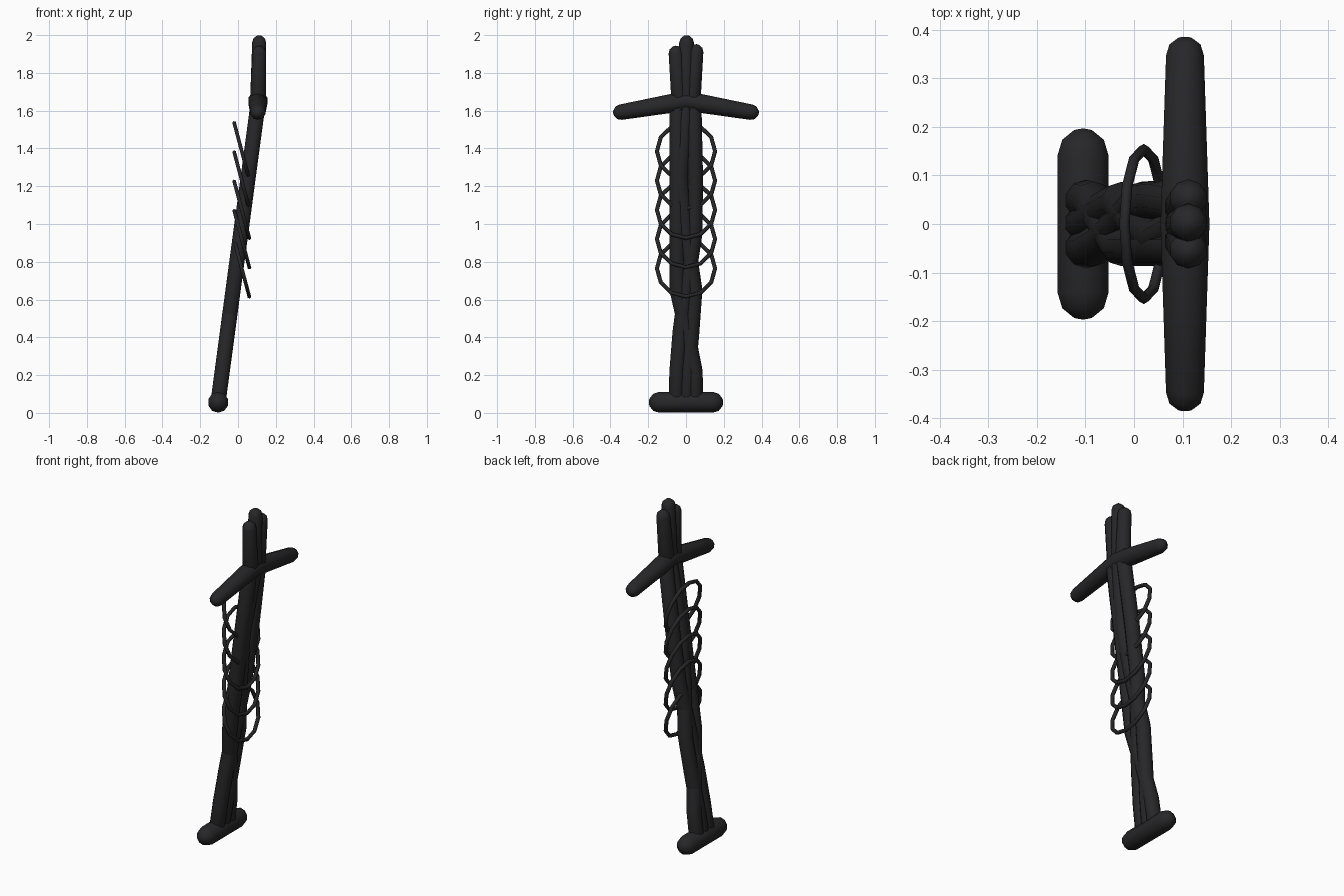
import bpy, bmesh, math
from mathutils import Vector

if "Cube" in bpy.data.objects:
    bpy.data.objects.remove(bpy.data.objects["Cube"])

dark = bpy.data.materials.new("dark_wood")
dark.diffuse_color = (0.02, 0.02, 0.022, 1)
dark.use_nodes = True
dark.node_tree.nodes["Principled BSDF"].inputs["Base Color"].default_value = dark.diffuse_color


def finish(name, bm):
    bmesh.ops.recalc_face_normals(bm, faces=bm.faces)
    me = bpy.data.meshes.new(name)
    bm.to_mesh(me)
    bm.free()
    for p in me.polygons:
        p.use_smooth = True
    me.materials.append(dark)
    ob = bpy.data.objects.new(name, me)
    bpy.context.collection.objects.link(ob)
    return ob


def rod(name, path, radii, sides=10):
    """Round-ended low-poly rod swept along a gently bending path."""
    pts = [Vector(p) for p in path]
    start = (pts[0] - pts[1]).normalized()
    end = (pts[-1] - pts[-2]).normalized()
    caps = [math.radians(a) for a in (70, 35)]
    r0, r1 = radii[0], radii[-1]
    stations = [(pts[0] + start * r0 * math.sin(a), r0 * math.cos(a)) for a in caps]
    stations += list(zip(pts, radii))
    stations += [(pts[-1] + end * r1 * math.sin(a), r1 * math.cos(a)) for a in reversed(caps)]
    bm = bmesh.new()
    rings = []
    for i, (c, r) in enumerate(stations):
        t = (stations[min(i + 1, len(stations) - 1)][0] - stations[max(i - 1, 0)][0]).normalized()
        u = t.cross(Vector((1, 0, 0))).normalized()
        v = t.cross(u)
        rings.append([bm.verts.new(c + r * (math.cos(k * math.tau / sides) * u
                                            + math.sin(k * math.tau / sides) * v))
                      for k in range(sides)])
    for a, b in zip(rings, rings[1:]):
        for k in range(sides):
            j = (k + 1) % sides
            bm.faces.new((a[k], a[j], b[j], b[k]))
    for ring, tip in ((rings[0], pts[0] + start * r0), (rings[-1], pts[-1] + end * r1)):
        v = bm.verts.new(tip)
        for k in range(sides):
            bm.faces.new((ring[k], ring[(k + 1) % sides], v))
    return finish(name, bm)


# Three strands woven in a leaning shaft
heights = (0.06, 0.22, 0.43, 0.65, 0.95, 1.25, 1.63)
weave = {
    "strand_a": (-0.05, -0.046, -0.029, 0.0, 0.045, 0.048, 0.04),
    "strand_b": (0.0, 0.01, 0.029, 0.045, 0.0, -0.03, 0.0),
    "strand_c": (0.05, 0.046, 0.005, -0.045, -0.045, -0.045, -0.045),
}
for name, ys in weave.items():
    rod(name, [(-0.105 + 0.21 * (z - 0.06) / 1.57, y, z) for y, z in zip(ys, heights)],
        [0.042] * len(heights))

# Three prongs above the crossbar
for name, y0, y1, top in (("left_prong", -0.032, -0.053, 1.905),
                          ("middle_prong", 0.0, 0.003, 1.96),
                          ("right_prong", 0.032, 0.053, 1.913)):
    rod(name, [(0.105, y0, 1.63), (0.112, y1, top)], [0.044, 0.039])

# Drooping crossbar and straight foot bar
rod("crossbar", [(0.105, -0.345, 1.592), (0.105, 0, 1.652), (0.105, 0.345, 1.592)],
    [0.041, 0.053, 0.041])
rod("foot_bar", [(-0.105, -0.142, 0.056), (-0.105, 0.142, 0.056)], [0.055, 0.055])


# Tilted thin hoops around the shaft
def hoop(name, centre, major, minor, axis, sides=12, tube=6):
    bm = bmesh.new()
    rings = []
    for i in range(sides):
        a = i * math.tau / sides
        out = Vector((0, math.cos(a), 0)) + axis * math.sin(a)
        n = Vector((0, 1, 0)).cross(axis)
        rings.append([bm.verts.new(centre + out * major
                                   + minor * (out * math.cos(k * math.tau / tube)
                                              + n * math.sin(k * math.tau / tube)))
                      for k in range(tube)])
    for i in range(sides):
        a, b = rings[i], rings[(i + 1) % sides]
        for k in range(tube):
            j = (k + 1) % tube
            bm.faces.new((a[k], a[j], b[j], b[k]))
    finish(name, bm)


tilt = Vector((-0.04, 0, 0.15)).normalized()
for i in range(5):
    hoop(f"hoop_{i + 1}", Vector((0.02, 0, 0.765 + 0.155 * i)), 0.154, 0.011, tilt)
